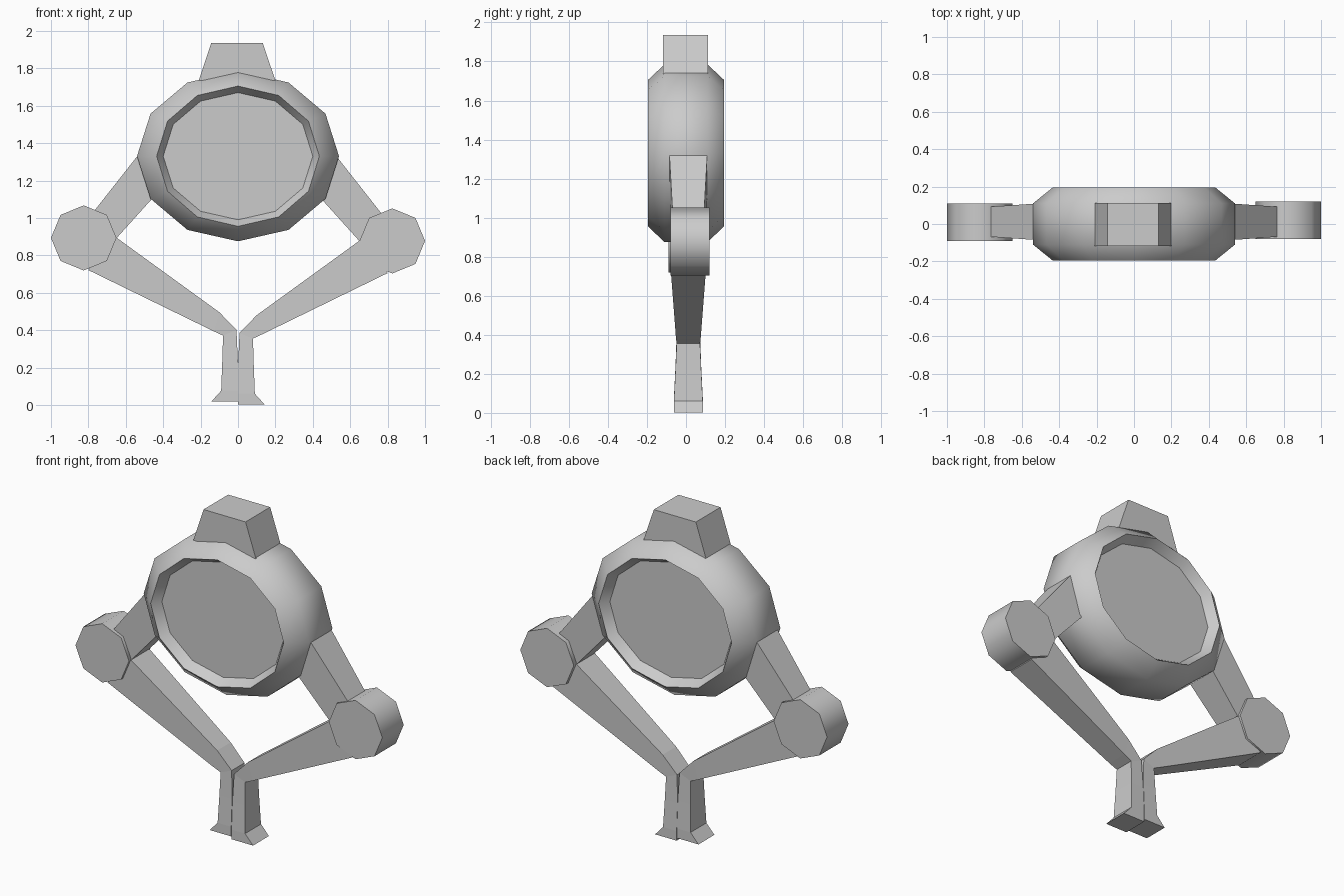
import bpy, bmesh, math

cube = bpy.data.objects.get("Cube")
if cube:
    bpy.data.objects.remove(cube, do_unlink=True)

# Single plain grey
grey = bpy.data.materials.new("plain grey")
grey.use_nodes = True
grey.diffuse_color = (0.6, 0.6, 0.6, 1)
grey.node_tree.nodes["Principled BSDF"].inputs["Base Color"].default_value = (0.6, 0.6, 0.6, 1)


def loft(name, rings, smooth_angle=0):
    """Skin a chain of vertex rings and cap both ends."""
    bm = bmesh.new()
    loops = [[bm.verts.new(p) for p in ring] for ring in rings]
    n = len(loops[0])
    for a, b in zip(loops, loops[1:]):
        for i in range(n):
            j = (i + 1) % n
            bm.faces.new((a[i], a[j], b[j], b[i]))
    bm.faces.new(loops[0])
    bm.faces.new(loops[-1])
    bmesh.ops.recalc_face_normals(bm, faces=bm.faces)
    mesh = bpy.data.meshes.new(name)
    bm.to_mesh(mesh)
    bm.free()
    mesh.materials.append(grey)
    if smooth_angle:
        mesh.shade_smooth()
        mesh.set_sharp_from_angle(angle=math.radians(smooth_angle))
    obj = bpy.data.objects.new(name, mesh)
    bpy.context.collection.objects.link(obj)
    return obj


def ellipse(cx, cz, rx, rz, y, n):
    turns = [math.tau * i / n for i in range(n)]
    return [(cx + rx * math.cos(t), y, cz + rz * math.sin(t)) for t in turns]


def limb(name, sections, side, lift, mid_y):
    """Four-sided limb; each section is upper x, z, lower x, z, half depth."""
    rings = []
    for ux, uz, lx, lz, d in sections:
        u, l = (side * ux, uz + lift), (side * lx, lz + lift)
        rings.append([(u[0], mid_y - d, u[1]), (u[0], mid_y + d, u[1]),
                      (l[0], mid_y + d, l[1]), (l[0], mid_y - d, l[1])])
    return loft(name, rings)


# Round body: bevelled drum with a shallow dished panel on front and back
profile = [(0.40, 0.34, 0.14), (0.435, 0.375, 0.195), (0.54, 0.455, 0.11)]
steps = [(rx, rz, -y) for rx, rz, y in profile] + profile[::-1]
loft("round_body", [ellipse(0, 1.33, rx, rz, y, 12) for rx, rz, y in steps], 54)

# Tapered block on top
block = []
for x0, x1, z in ((-0.21, 0.2, 1.735), (-0.143, 0.132, 1.935)):
    block.append([(x0, -0.118, z), (x1, -0.118, z), (x1, 0.112, z), (x0, 0.112, z)])
loft("top_block", block)

# Arms, built once per side
upper_arm = [(0.53, 1.325, 0.42, 1.13, 0.097), (0.77, 1.02, 0.65, 0.875, 0.08)]
forearm = [(0.70, 0.915, 0.80, 0.705, 0.088),
           (0.10, 0.48, 0.13, 0.378, 0.063),
           (0.008, 0.385, 0.08, 0.355, 0.06),
           (0.001, 0.22, 0.084, 0.22, 0.066),
           (0.001, 0.06, 0.09, 0.06, 0.074),
           (0.001, 0.003, 0.142, 0.003, 0.074)]
for label, side, lift, mid_y in (("left", 1, 0, 0.012), ("right", -1, 0.016, 0.012)):
    limb(label + "_upper_arm", upper_arm, side, lift, mid_y)
    limb(label + "_forearm_and_claw", forearm, side, lift, mid_y)
    shift = 0.02 if side > 0 else 0.01
    loft(label + "_elbow",
         [ellipse(side * 0.825, 0.877 + lift, 0.175, 0.174, y + shift, 8) for y in (-0.1, 0.1)], 50)
